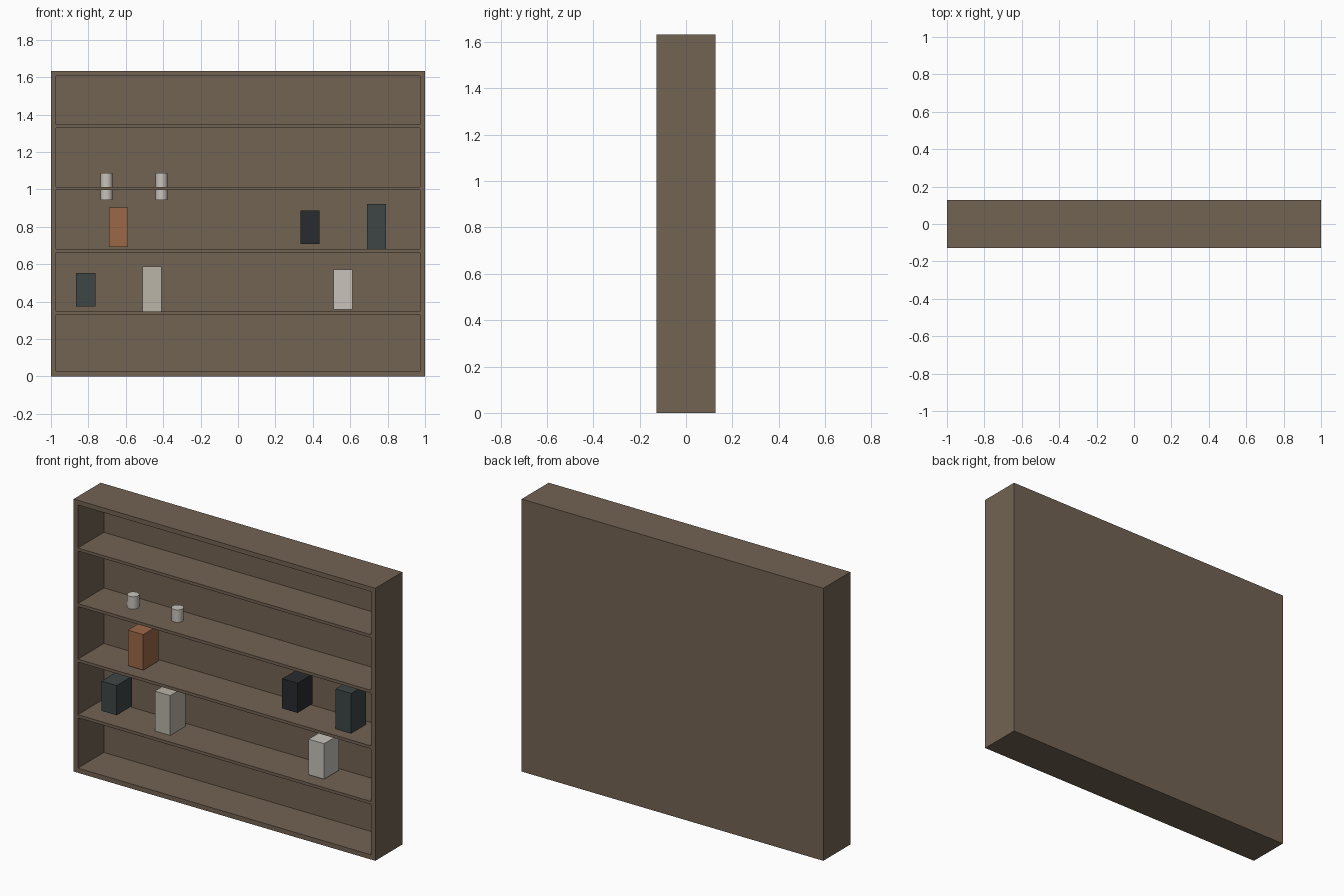
import bpy

if "Cube" in bpy.data.objects:
    bpy.data.objects.remove(bpy.data.objects["Cube"])


def material(name, r, g, b):
    m = bpy.data.materials.new(name)
    m.diffuse_color = (r, g, b, 1)
    m.use_nodes = True
    m.node_tree.nodes["Principled BSDF"].inputs["Base Color"].default_value = m.diffuse_color
    return m


WOOD = material("wood", 0.17, 0.125, 0.087)
CLAY = material("terracotta", 0.33, 0.14, 0.065)
WHITE = material("off_white", 0.58, 0.55, 0.50)
CREAM = material("cream", 0.49, 0.46, 0.39)
TEAL = material("dark_teal", 0.048, 0.061, 0.060)
NAVY = material("charcoal", 0.022, 0.024, 0.028)


def box(name, x, y, z, mat):
    """Box from (min, max) ranges on each axis."""
    mid = [(a + b) / 2 for a, b in (x, y, z)]
    bpy.ops.mesh.primitive_cube_add(size=1, location=mid)
    ob = bpy.context.object
    ob.name = name
    for v in ob.data.vertices:
        v.co = [c * (b - a) for c, (a, b) in zip(v.co, (x, y, z))]
    ob.data.materials.append(mat)
    return ob


H, D, T = 1.633, 0.128, 0.028   # height, half depth, panel thickness
BACK = 0.118                    # inner face of the back panel
INNER = 1 - T

# Carcass
box("left_side", (-1, -INNER), (-D, D), (0, H), WOOD)
box("right_side", (INNER, 1), (-D, D), (0, H), WOOD)
box("bottom_panel", (-INNER, INNER), (-D, D), (0, T), WOOD)
box("top_panel", (-INNER, INNER), (-D, D), (H - T, H), WOOD)
box("back_panel", (-INNER, INNER), (BACK, D), (T, H - T), WOOD)

# Four evenly spaced shelves
for i in range(4):
    z = 0.339 + i * 0.333
    box(f"shelf_{i + 1}", (-INNER, INNER), (-D, BACK), (z - 0.009, z + 0.009), WOOD)

# Storage boxes: name, centre x, centre z, height, material
for name, x, z, h, mat in (
    ("teal_box_low", -0.814, 0.463, 0.178, TEAL),
    ("cream_box", -0.459, 0.467, 0.240, CREAM),
    ("white_box", 0.561, 0.465, 0.213, WHITE),
    ("terracotta_box", -0.638, 0.798, 0.213, CLAY),
    ("charcoal_box", 0.385, 0.798, 0.178, NAVY),
    ("teal_box_tall", 0.740, 0.801, 0.240, TEAL),
):
    box(name, (x - 0.051, x + 0.051), (-0.059, 0.084), (z - h / 2, z + h / 2), mat)

# Small round jars, sunk through the third shelf
for i, x in enumerate((-0.703, -0.409)):
    bpy.ops.mesh.primitive_cylinder_add(vertices=24, radius=0.033, depth=0.145,
                                        location=(x, 0.012, 1.016))
    jar = bpy.context.object
    jar.name = f"jar_{i + 1}"
    jar.data.materials.append(WHITE)
    bpy.ops.object.shade_smooth_by_angle()
